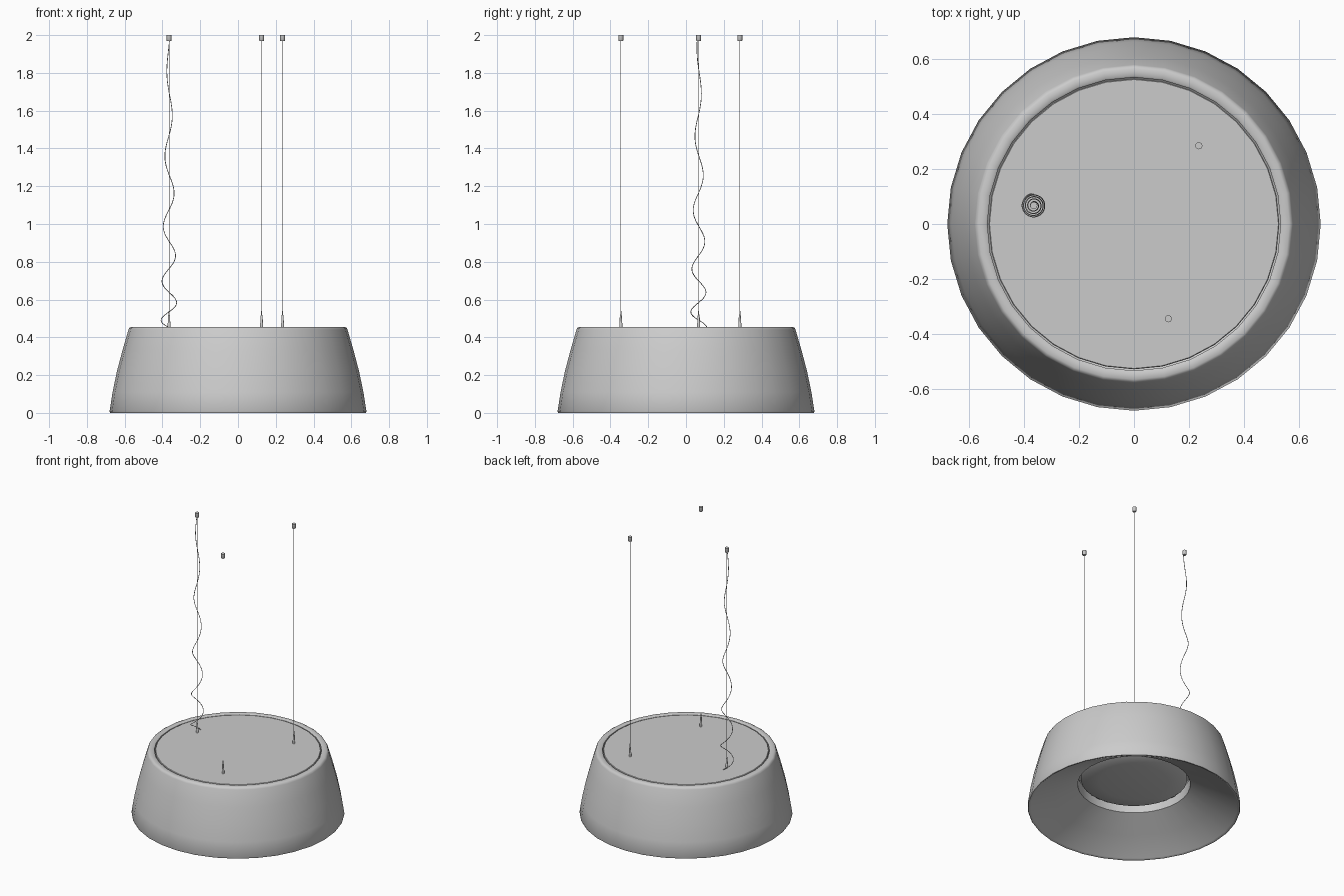
import bpy, bmesh, math

if "Cube" in bpy.data.objects:
    bpy.data.objects.remove(bpy.data.objects["Cube"])

SIDES = 32


def finish(obj, angle=40):
    bpy.ops.object.select_all(action='DESELECT')
    obj.select_set(True)
    bpy.context.view_layer.objects.active = obj
    bpy.ops.object.shade_smooth_by_angle(angle=math.radians(angle))
    return obj


def lathe(name, profile, sides=SIDES, loc=(0, 0, 0), closed=False):
    """Revolve an (r, z) profile; points with r = 0 become poles."""
    bm = bmesh.new()
    rings = []
    for r, z in profile:
        if r == 0:
            rings.append([bm.verts.new((0, 0, z))] * sides)
        else:
            rings.append([bm.verts.new((r * math.cos(2 * math.pi * i / sides),
                                        r * math.sin(2 * math.pi * i / sides), z))
                          for i in range(sides)])
    pairs = list(zip(rings, rings[1:]))
    if closed:
        pairs.append((rings[-1], rings[0]))
    for a, b in pairs:
        for i in range(sides):
            j = (i + 1) % sides
            bm.faces.new(list(dict.fromkeys((a[i], a[j], b[j], b[i]))))
    bmesh.ops.recalc_face_normals(bm, faces=bm.faces)
    mesh = bpy.data.meshes.new(name)
    bm.to_mesh(mesh)
    bm.free()
    obj = bpy.data.objects.new(name, mesh)
    obj.location = loc
    bpy.context.collection.objects.link(obj)
    return finish(obj)


def tube(name, points, radius):
    curve = bpy.data.curves.new(name, 'CURVE')
    curve.dimensions = '3D'
    curve.bevel_depth = radius
    curve.bevel_resolution = 1
    curve.use_fill_caps = True
    spline = curve.splines.new('POLY')
    spline.points.add(len(points) - 1)
    for p, co in zip(spline.points, points):
        p.co = (*co, 1)
    obj = bpy.data.objects.new(name, curve)
    bpy.context.collection.objects.link(obj)
    return obj


# Shade: curved outer wall, rolled top lip, funnel-shaped inside with a collar
lathe("shade", [
    (0.668, 0.0), (0.676, 0.0), (0.68, 0.008), (0.664, 0.11), (0.641, 0.22),
    (0.612, 0.33), (0.58, 0.44), (0.575, 0.45), (0.566, 0.455), (0.54, 0.455),
    (0.534, 0.45), (0.534, 0.43), (0.36, 0.25), (0.36, 0.17), (0.51, 0.088),
    (0.66, 0.006)], closed=True)

# Lid set inside the top lip
lathe("top_lid", [(0, 0.432), (0.529, 0.432), (0.529, 0.449), (0.526, 0.452), (0, 0.452)])

# Light diffuser inside the collar, gently domed
lathe("diffuser", [(0, 0.25), (0.34, 0.25), (0.34, 0.21), (0.325, 0.20),
                   (0.22, 0.188), (0.11, 0.181), (0, 0.179)])

# Three suspension points: grip, wire and ceiling cap
HANGERS = [(-0.365, 0.067), (0.236, 0.285), (0.125, -0.345)]
for n, (x, y) in enumerate(HANGERS, 1):
    lathe(f"wire_grip_{n}", [(0, 0.452), (0.008, 0.452), (0.008, 0.475), (0.0065, 0.478),
                             (0.0055, 0.515), (0.003, 0.52), (0.0025, 0.54), (0, 0.54)],
          16, (x, y, 0))
    tube(f"wire_{n}", [(x, y, 0.53), (x, y, 1.975)], 0.0013)
    lathe(f"ceiling_cap_{n}", [(0, 1.968), (0.011, 1.968), (0.013, 1.971),
                               (0.013, 2.0), (0, 2.0)], 16, (x, y, 0))

# Power cord spiralling around the first wire, looser and wider towards the lid
cx, cy = HANGERS[0]
cord = []
steps = 220
for i in range(steps + 1):
    q = 18.25 * i / steps            # quarter turns
    z = 0.452 + 0.0363 * q + 0.0026 * q * q
    r = 0.043 - 0.023 * (z - 0.452)
    a = math.pi / 2 * (q + 1)
    cord.append((cx + r * math.cos(a), cy + r * math.sin(a), z))
tube("power_cord", cord, 0.002)
